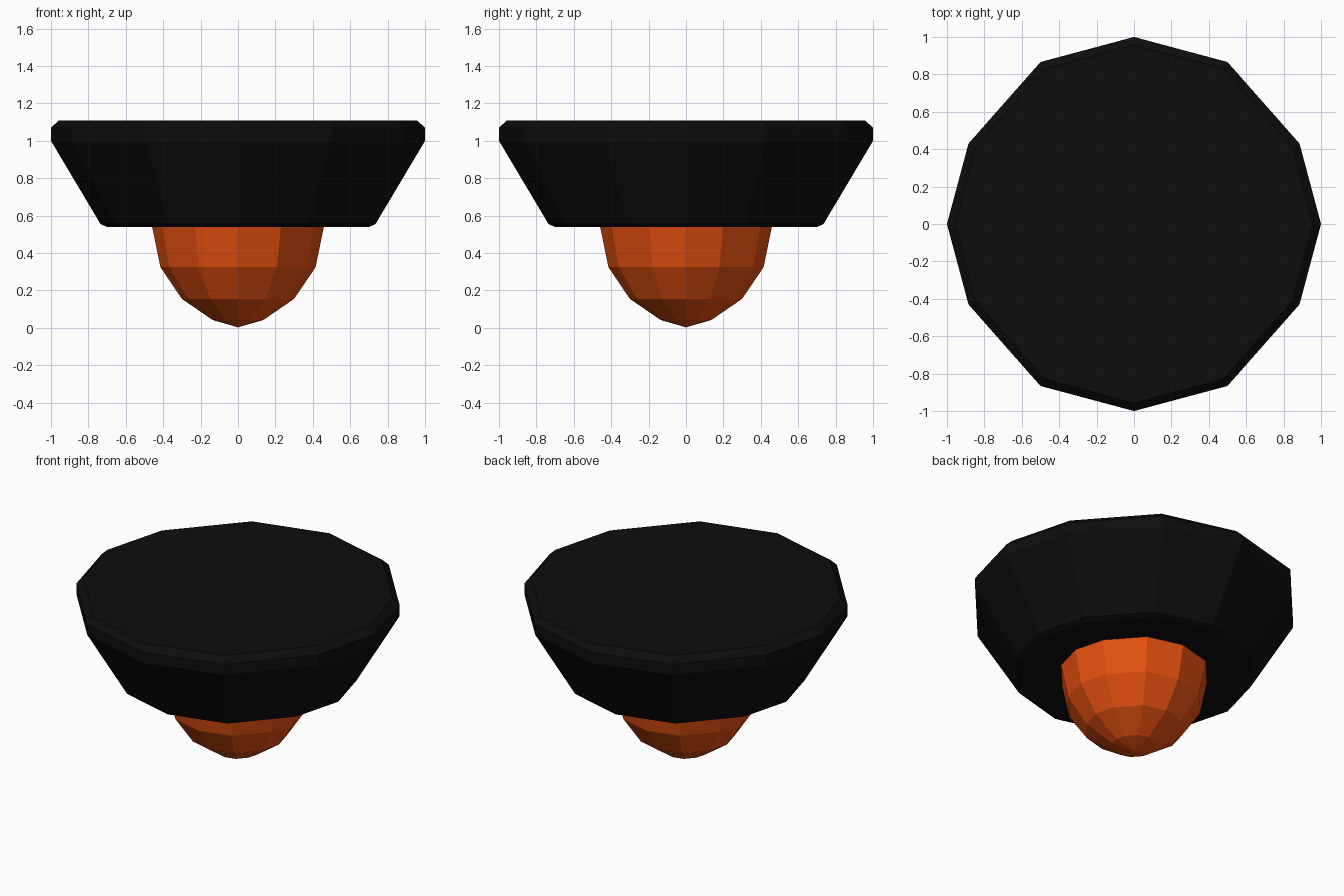
import bpy, bmesh

if "Cube" in bpy.data.objects:
    bpy.data.objects.remove(bpy.data.objects["Cube"])

# Slightly uneven 12-sided outline, one quadrant mirrored around
QUAD = [(1, 0), (0.885, 0.43), (0.5, 0.866)]
RIM = QUAD + [(0, 1)]
RIM += [(-x, y) for x, y in reversed(QUAD)]
RIM += [(-x, -y) for x, y in QUAD[1:]] + [(0, -1)]
RIM += [(x, -y) for x, y in reversed(QUAD[1:])]


def material(name, rgb):
    mat = bpy.data.materials.new(name)
    mat.diffuse_color = (*rgb, 1)
    mat.use_nodes = True
    mat.node_tree.nodes["Principled BSDF"].inputs["Base Color"].default_value = mat.diffuse_color
    return mat


def lathe(name, profile, mat):
    """Sweep (radius, z) points around the outline; radius 0 makes a tip."""
    bm = bmesh.new()
    rings = []
    for r, z in profile:
        if r == 0:
            rings.append([bm.verts.new((0, 0, z))])
        else:
            rings.append([bm.verts.new((x * r, y * r, z)) for x, y in RIM])
    n = len(RIM)
    for a, b in zip(rings, rings[1:]):
        for i in range(n):
            j = (i + 1) % n
            if len(a) == 1:
                bm.faces.new((a[0], b[j], b[i]))
            else:
                bm.faces.new((a[i], a[j], b[j], b[i]))
    for ring in (rings[0], rings[-1]):
        if len(ring) > 1:
            bm.faces.new(ring)
    bmesh.ops.recalc_face_normals(bm, faces=bm.faces[:])
    mesh = bpy.data.meshes.new(name)
    bm.to_mesh(mesh)
    bm.free()
    mesh.materials.append(mat)
    obj = bpy.data.objects.new(name, mesh)
    bpy.context.collection.objects.link(obj)
    return obj


black = material("black", (0.004, 0.004, 0.004))
orange = material("orange", (0.78, 0.08, 0.005))

# Flared housing with bevelled top and bottom edges
lathe("housing", [(0.70, 0.54), (0.735, 0.555), (1.0, 1.0),
                  (1.0, 1.07), (0.957, 1.11)], black)

# Faceted dome hanging below the housing
lathe("dome", [(0, 0.003), (0.135, 0.042), (0.30, 0.155),
               (0.415, 0.325), (0.46, 0.545)], orange)
